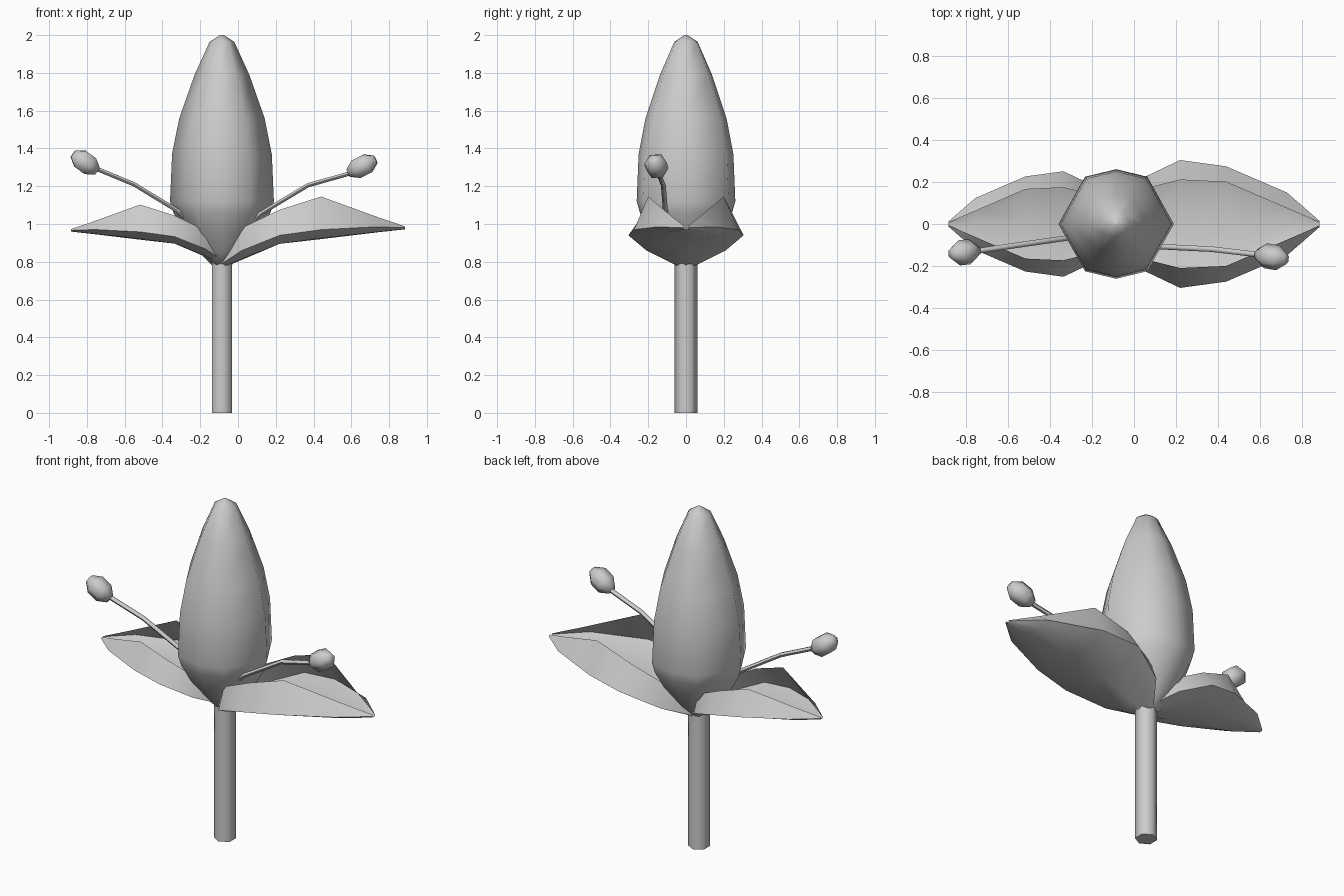
import bpy, bmesh, math
from mathutils import Vector

if "Cube" in bpy.data.objects:
    bpy.data.objects.remove(bpy.data.objects["Cube"])

CX = -0.085  # flower axis


def finish(name, bm, angle=40):
    bmesh.ops.recalc_face_normals(bm, faces=bm.faces)
    me = bpy.data.meshes.new(name)
    bm.to_mesh(me)
    bm.free()
    ob = bpy.data.objects.new(name, me)
    bpy.context.collection.objects.link(ob)
    bpy.ops.object.select_all(action='DESELECT')
    ob.select_set(True)
    bpy.context.view_layer.objects.active = ob
    bpy.ops.object.shade_smooth_by_angle(angle=math.radians(angle))
    return ob


def loft(name, rings, closed=True, angle=40):
    """Skin a list of equal-length point rings; closed rings get end caps."""
    bm = bmesh.new()
    rows = [[bm.verts.new(p) for p in r] for r in rings]
    n = len(rows[0])
    for a, b in zip(rows, rows[1:]):
        for i in range(n if closed else n - 1):
            j = (i + 1) % n
            bm.faces.new((a[i], a[j], b[j], b[i]))
    if closed:
        bm.faces.new(rows[0])
        bm.faces.new(rows[-1])
    return finish(name, bm, angle)


def tube(name, path, radii, sides=6):
    """Round section swept along a path with a radius per point."""
    pts = [Vector(p) for p in path]
    rings = []
    for i, p in enumerate(pts):
        d = (pts[min(i + 1, len(pts) - 1)] - pts[max(i - 1, 0)]).normalized()
        u = d.cross(Vector((0, 1, 0))).normalized()
        v = d.cross(u)
        rings.append([p + radii[i] * (math.cos(t) * u + math.sin(t) * v)
                      for t in (math.tau * (k + 0.5) / sides for k in range(sides))])
    return loft(name, rings, angle=60)


# Stem: hexagon with corners on the y axis
hexagon = [(0.06 * math.sin(k * math.pi / 3), 0.06 * math.cos(k * math.pi / 3)) for k in range(6)]
loft("stem", [[(CX + x, y, z) for x, y in hexagon] for z in (0, 0.8)], angle=65)

# Closed bud: eight-sided section scaled along a profile of (scale, z)
section = [(1, 0), (0.54, 0.82), (0, 0.95), (-0.54, 0.82),
           (-1, 0), (-0.54, -0.82), (0, -0.95), (0.54, -0.82)]
profile = [(0.04, 0.77), (0.12, 0.85), (0.20, 0.96), (0.257, 1.06), (0.275, 1.12),
           (0.264, 1.37), (0.226, 1.56), (0.145, 1.79), (0.065, 1.965), (0.01, 2.0)]
loft("bud", [[(CX + r * x, r * y, z) for x, y in section] for r, z in profile], angle=60)

# Open petals: x, then (y, z) of keel, belly, side and curled-in edge
stations = [
    (-0.10, (0, 0.76), (0.02, 0.765), (0.04, 0.78), (0.03, 0.81)),
    (0.02, (0, 0.81), (0.12, 0.815), (0.21, 0.86), (0.16, 0.98)),
    (0.22, (0, 0.895), (0.17, 0.895), (0.305, 0.94), (0.21, 1.075)),
    (0.44, (0, 0.92), (0.16, 0.925), (0.275, 0.97), (0.20, 1.145)),
    (0.73, (0, 0.955), (0.09, 0.957), (0.15, 0.985), (0.075, 1.04)),
    (0.885, (0, 0.972), (0.01, 0.972), (0.015, 0.98), (0.008, 0.987)),
]


def petal(name, sx, s, lift):
    rings = []
    for x, *half in stations:
        full = [(-y, z) for y, z in half[:0:-1]] + half
        rings.append([(CX + sx * (x - CX), s * y, 0.76 + lift + s * (z - 0.76)) for y, z in full])
    loft(name, rings, closed=False, angle=75)


petal("right_petal", 1, 1, 0)
petal("left_petal", -0.825, 0.825, 0.025)

# Stamens: thin bent filament with a faceted anther at the end


def stamen(side, path, tip0, tip1):
    tube(side + "_filament", path, [0.013] * len(path))
    a, b = Vector(tip0), Vector(tip1)
    fr = (0, 0.3, 0.7, 1)
    tube(side + "_anther", [a.lerp(b, f) for f in fr], (0.025, 0.06, 0.06, 0.025))


stamen("right", [(-0.03, -0.09, 0.92), (0.12, -0.108, 1.055), (0.37, -0.12, 1.205), (0.60, -0.147, 1.27)],
       (0.585, -0.145, 1.27), (0.728, -0.168, 1.342))
stamen("left", [(-0.20, -0.04, 0.96), (-0.32, -0.067, 1.07), (-0.55, -0.10, 1.21), (-0.755, -0.13, 1.295)],
       (-0.745, -0.128, 1.28), (-0.873, -0.142, 1.372))
